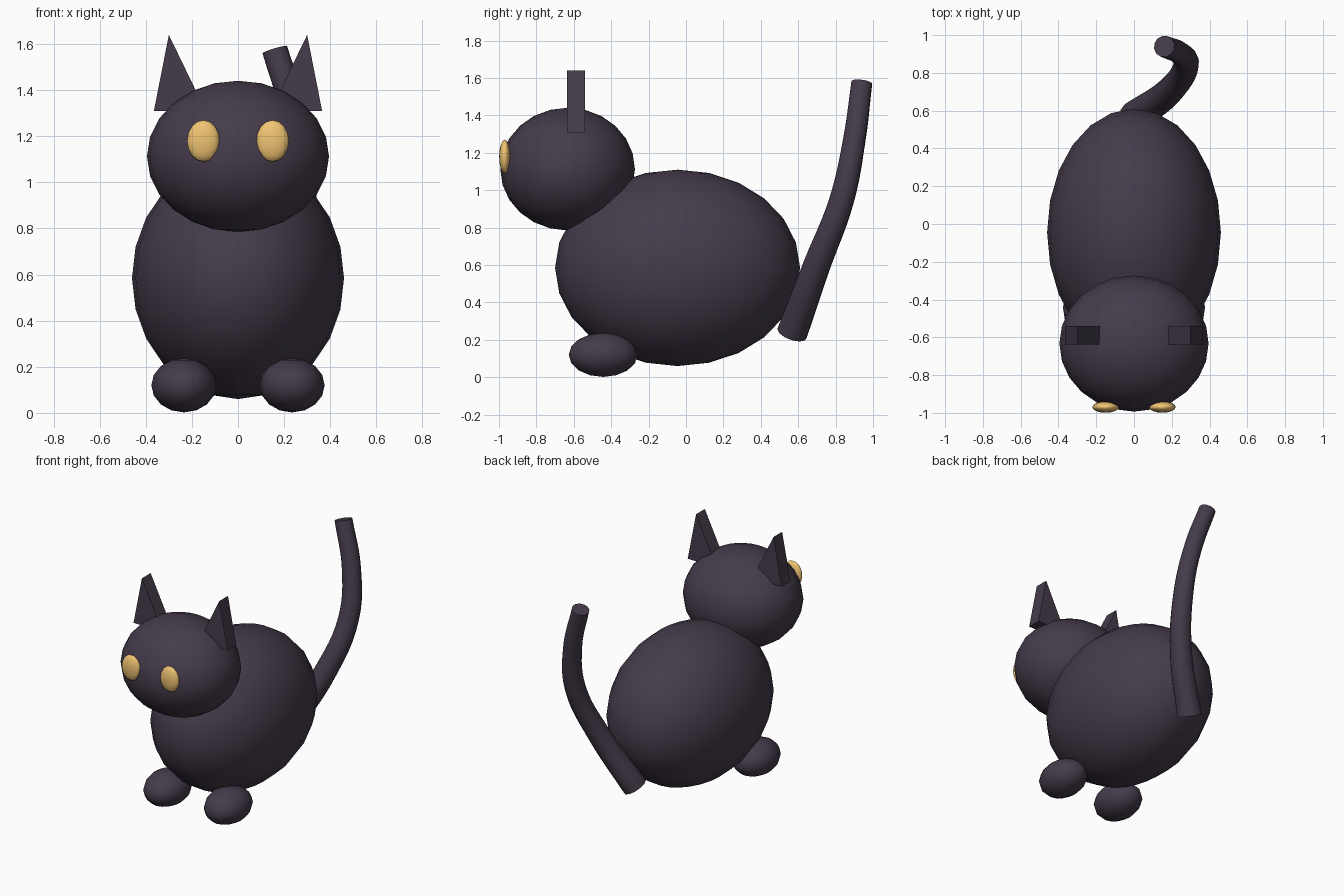
import bpy, bmesh
from mathutils import Matrix

if "Cube" in bpy.data.objects:
    bpy.data.objects.remove(bpy.data.objects["Cube"])


def material(name, rgb):
    m = bpy.data.materials.new(name)
    m.diffuse_color = (*rgb, 1)
    m.use_nodes = True
    m.node_tree.nodes["Principled BSDF"].inputs["Base Color"].default_value = m.diffuse_color
    return m


FUR = material("dark_fur", (0.06, 0.044, 0.07))
GOLD = material("gold_eye", (0.87, 0.55, 0.17))


def add_mesh(name, bm, mat, smooth):
    bmesh.ops.recalc_face_normals(bm, faces=bm.faces)
    me = bpy.data.meshes.new(name)
    for f in bm.faces:
        f.smooth = smooth
    bm.to_mesh(me)
    bm.free()
    me.materials.append(mat)
    ob = bpy.data.objects.new(name, me)
    bpy.context.collection.objects.link(ob)
    return ob


def ellipsoid(name, centre, radii, mat, seg=24, rings=12):
    bm = bmesh.new()
    bmesh.ops.create_uvsphere(bm, u_segments=seg, v_segments=rings, radius=1,
                              matrix=Matrix.LocRotScale(centre, None, radii))
    return add_mesh(name, bm, mat, True)


def ear(name, side):
    # Triangular profile extruded front to back
    bm = bmesh.new()
    face = bm.faces.new([bm.verts.new((side * x, -0.637, z))
                         for x, z in ((0.365, 1.31), (0.14, 1.31), (0.30, 1.64))])
    ext = bmesh.ops.extrude_face_region(bm, geom=[face], use_keep_orig=True)
    bmesh.ops.translate(bm, vec=(0, 0.097, 0),
                        verts=[v for v in ext["geom"] if isinstance(v, bmesh.types.BMVert)])
    return add_mesh(name, bm, mat=FUR, smooth=False)


# Body and head
ellipsoid("body", (0, -0.045, 0.585), (0.46, 0.655, 0.525), FUR)
ellipsoid("head", (0, -0.633, 1.113), (0.395, 0.36, 0.328), FUR)

# Ears, eyes and front paws on both sides
for side, label in ((-1, "left"), (1, "right")):
    ear(f"{label}_ear", side)
    ellipsoid(f"{label}_eye", (side * 0.15, -0.969, 1.18), (0.071, 0.03, 0.09), GOLD, 16, 8)
    ellipsoid(f"{label}_paw", (side * 0.235, -0.443, 0.12), (0.141, 0.184, 0.118), FUR, 16, 8)

# Tapered tail swept along a curve
path = [(0.0, 0.567, 0.235, 0.083), (0.185, 0.70, 0.60, 0.074), (0.275, 0.833, 0.95, 0.067),
        (0.25, 0.90, 1.27, 0.061), (0.16, 0.94, 1.575, 0.057)]
curve = bpy.data.curves.new("tail", "CURVE")
curve.dimensions = "3D"
curve.bevel_depth = 1
curve.bevel_resolution = 4
curve.use_fill_caps = True
spline = curve.splines.new("BEZIER")
spline.bezier_points.add(len(path) - 1)
spline.resolution_u = 6
for p, (x, y, z, r) in zip(spline.bezier_points, path):
    p.co = (x, y, z)
    p.radius = r
    p.handle_left_type = p.handle_right_type = "AUTO"
curve.materials.append(FUR)
tail = bpy.data.objects.new("tail", curve)
bpy.context.collection.objects.link(tail)
